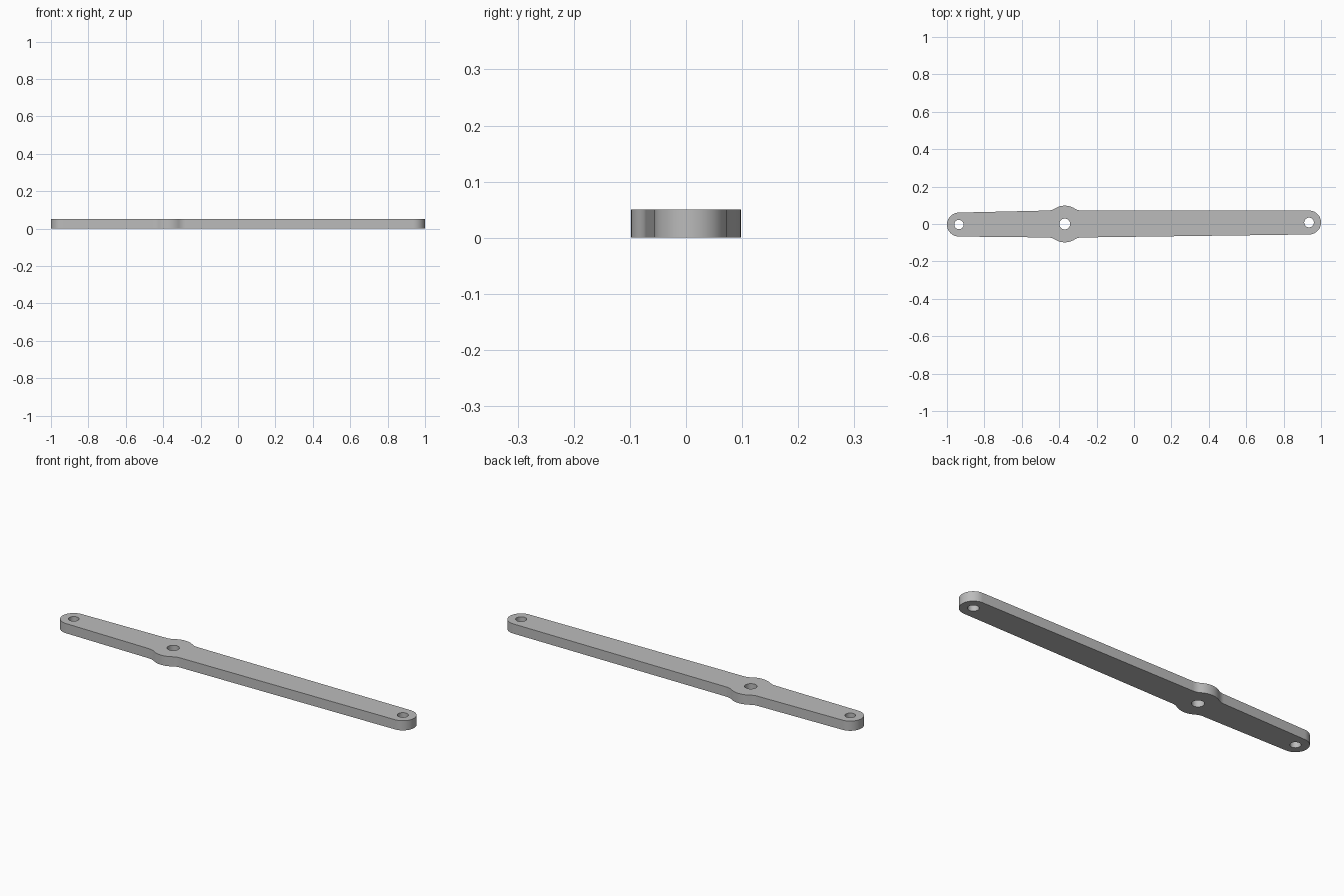
import bpy, bmesh
from math import sin, cos, radians, atan2, degrees, sqrt

if "Cube" in bpy.data.objects:
    bpy.data.objects.remove(bpy.data.objects["Cube"], do_unlink=True)

HEIGHT = 0.05
LEFT_END, PIVOT, RIGHT_END = (-0.936, -0.003), (-0.37, 0.0), (0.936, 0.008)
END_R, BOSS_R, FILLET_R, ARM_HALF = 0.064, 0.098, 0.07, 0.072


def arc(center, r, start, end, n):
    """Points on an arc, angles in degrees."""
    angles = [radians(start + (end - start) * i / n) for i in range(n + 1)]
    return [(center[0] + r * cos(a), center[1] + r * sin(a)) for a in angles]


def boss_side(turn):
    """Boss bulge blended into the arm by a fillet on each side."""
    rise = ARM_HALF + FILLET_R
    run = sqrt((BOSS_R + FILLET_R) ** 2 - rise ** 2)
    tilt = degrees(atan2(rise, run))
    s = 1 if turn == 0 else -1
    before = (PIVOT[0] - s * run, PIVOT[1] - s * rise)
    after = (PIVOT[0] + s * run, PIVOT[1] - s * rise)
    return (arc(before, FILLET_R, 90 + turn, tilt + turn, 8)
            + arc(PIVOT, BOSS_R, 180 + tilt + turn, 360 - tilt + turn, 14)[1:-1]
            + arc(after, FILLET_R, 180 - tilt + turn, 90 + turn, 8))


def add_loop(bm, points):
    verts = [bm.verts.new((x, y, 0)) for x, y in points]
    return [bm.edges.new((v, verts[i - 1])) for i, v in enumerate(verts)]


# Flat plate outline, counterclockwise, with three round holes
outline = (arc(LEFT_END, END_R, 90, 270, 28) + boss_side(0)
           + arc(RIGHT_END, END_R, -90, 90, 28) + boss_side(180))
bm = bmesh.new()
edges = add_loop(bm, outline)
for center, r in ((LEFT_END, 0.025), (PIVOT, 0.029), (RIGHT_END, 0.026)):
    edges += add_loop(bm, arc(center, r, 0, 360, 32)[:-1])
bmesh.ops.triangle_fill(bm, use_beauty=True, edges=edges, normal=(0, 0, 1))

# Thickness
result = bmesh.ops.extrude_face_region(bm, geom=bm.faces[:], use_keep_orig=True)
top = [g for g in result["geom"] if isinstance(g, bmesh.types.BMVert)]
bmesh.ops.translate(bm, verts=top, vec=(0, 0, HEIGHT))
bmesh.ops.recalc_face_normals(bm, faces=bm.faces[:])

mesh = bpy.data.meshes.new("link_arm")
bm.to_mesh(mesh)
bm.free()
link_arm = bpy.data.objects.new("link_arm", mesh)
bpy.context.collection.objects.link(link_arm)

# Plain grey metal
grey = bpy.data.materials.new("light_grey")
grey.use_nodes = True
color = (0.5, 0.5, 0.5, 1)
grey.diffuse_color = color
grey.node_tree.nodes["Principled BSDF"].inputs["Base Color"].default_value = color
mesh.materials.append(grey)

bpy.ops.object.select_all(action="DESELECT")
link_arm.select_set(True)
bpy.context.view_layer.objects.active = link_arm
bpy.ops.object.shade_smooth_by_angle(angle=radians(30))
